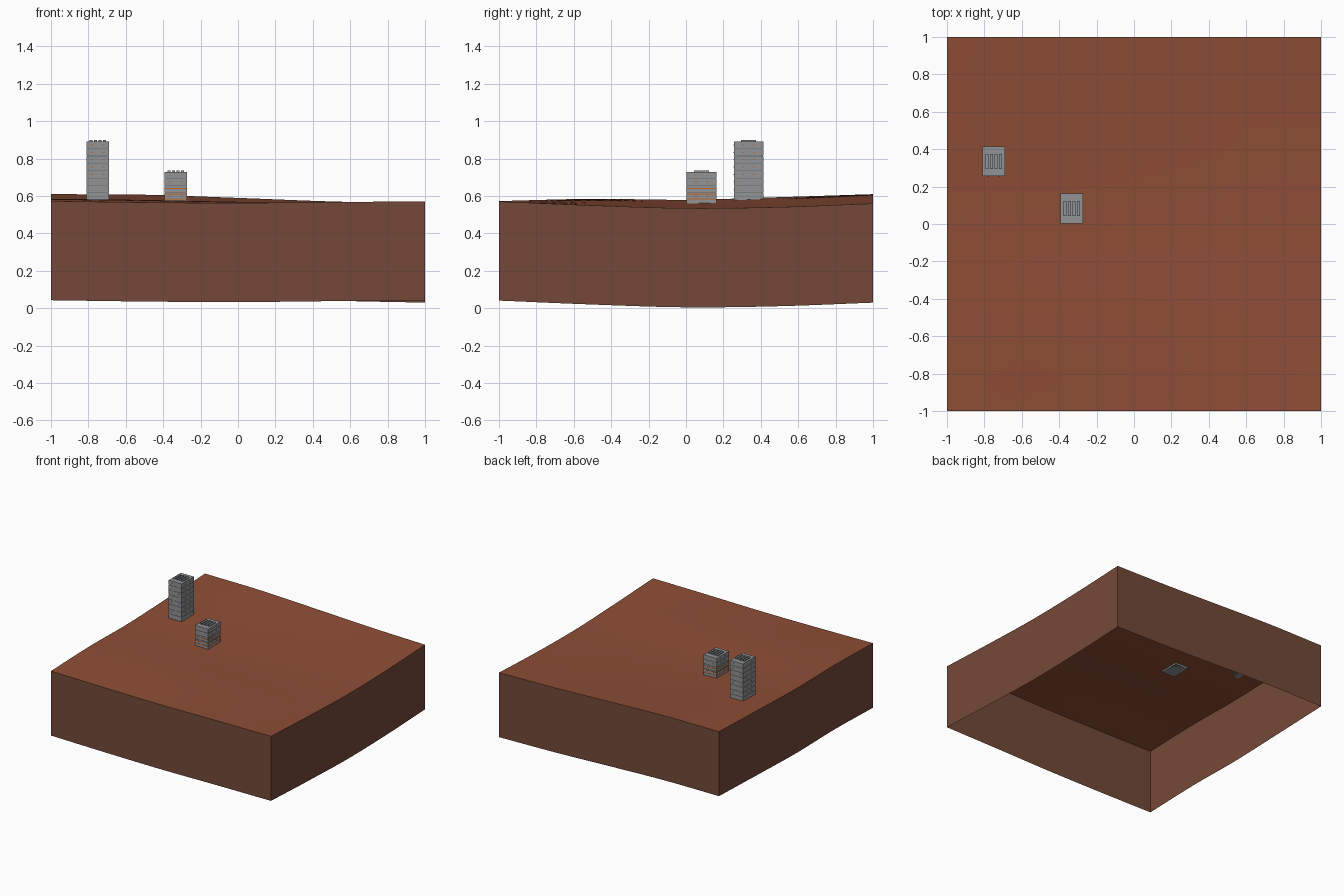
import bpy, bmesh, math

old = bpy.data.objects.get("Cube")
if old:
    bpy.data.objects.remove(old, do_unlink=True)


def material(name, *srgb):
    col = [((c / 255 + 0.055) / 1.055) ** 2.4 for c in srgb] + [1]
    m = bpy.data.materials.new(name)
    m.diffuse_color = col
    m.use_nodes = True
    m.node_tree.nodes["Principled BSDF"].inputs["Base Color"].default_value = col
    return m


SOIL = material("red soil", 142, 78, 54)
EARTH = material("cut earth", 116, 73, 56)
CONCRETE = material("concrete", 145, 148, 150)
SEAM = material("dark seam", 102, 108, 112)
ORANGE = material("orange trim", 192, 98, 40)


def finish(name, bm, *mats):
    mesh = bpy.data.meshes.new(name)
    bm.to_mesh(mesh)
    bm.free()
    for m in mats:
        mesh.materials.append(m)
    ob = bpy.data.objects.new(name, mesh)
    bpy.context.collection.objects.link(ob)
    return ob


def add_box(bm, x, y, z, sx, sy, sz, mat=0):
    """Box given by its centre in x and y, its base z and its sizes."""
    verts = bmesh.ops.create_cube(bm, size=1)["verts"]
    for v in verts:
        v.co = (x + v.co.x * sx, y + v.co.y * sy, z + (v.co.z + 0.5) * sz)
    for f in {f for v in verts for f in v.link_faces}:
        f.material_index = mat


# Coarse relief in thousandths, front to back
RELIEF = [
    [573, 566, 563, 568, 571],
    [585, 579, 569, 559, 550],
    [580, 567, 554, 543, 535],
    [594, 582, 566, 552, 541],
    [610, 607, 590, 571, 560],
]
DEPTH = 0.53


def spline(p, t):
    """Smooth curve through evenly spaced values, t from -1 to 1."""
    s = (t + 1) / 2 * (len(p) - 1)
    i = min(int(s), len(p) - 2)
    f = s - i
    q = [2 * p[0] - p[1]] + p + [2 * p[-1] - p[-2]]
    a, b, c, d = q[i:i + 4]
    return b + f / 2 * (c - a + f * (2 * a - 5 * b + 4 * c - d + f * (3 * (b - c) + d - a)))


def ground(x, y):
    return spline([spline(row, x) for row in RELIEF], y) / 1000


# Ground surface
bm = bmesh.new()
bmesh.ops.create_grid(bm, x_segments=32, y_segments=32, size=1)
for v in bm.verts:
    v.co.z = ground(v.co.x, v.co.y)
for f in bm.faces:
    f.smooth = True
finish("ground_surface", bm, SOIL)

# Cut earth walls, following the ground edge and open below
bm = bmesh.new()
N = 32
steps = [-1 + 2 * i / N for i in range(N)]
rim = ([(t, -1) for t in steps] + [(1, t) for t in steps]
       + [(-t, 1) for t in steps] + [(-1, -t) for t in steps])
top = [bm.verts.new((x, y, ground(x, y))) for x, y in rim]
low = [bm.verts.new((x, y, ground(x, y) - DEPTH)) for x, y in rim]
for i in range(len(rim)):
    j = (i + 1) % len(rim)
    bm.faces.new((low[i], low[j], top[j], top[i]))
finish("earth_walls", bm, EARTH)


def building(name, x, y, base, roof, floors, trims):
    w, d = 0.118, 0.158
    bm = bmesh.new()
    # Recessed core and projecting floor blocks, leaving thin dark seams
    add_box(bm, x, y, base, w - 0.004, d - 0.004, roof - base - 0.008, 1)
    step = (roof - 0.004 - base) / floors
    for i in range(floors):
        add_box(bm, x, y, base + i * step, w, d, step - 0.003)
    # Orange floor lines
    for z in trims:
        add_box(bm, x, y, z, w + 0.003, d + 0.003, 0.006, 2)
    # Small orange panels on every side, staggered by floor
    for i in range(1, floors):
        z = base + (i + 0.4) * step
        for k in (-1, 1):
            shift = 0.03 * k * (-1) ** i
            add_box(bm, x + shift, y, z, 0.01, d + 0.003, 0.004, 2)
            add_box(bm, x, y + shift, z, w + 0.003, 0.01, 0.004, 2)
    # Low roof ribs
    for k in (-1.5, -0.5, 0.5, 1.5):
        add_box(bm, x + k * 0.024, y, roof - 0.008, 0.014, 0.08, 0.01)
    finish(name, bm, CONCRETE, SEAM, ORANGE)


building("tall_building", -0.75, 0.335, 0.58, 0.898, 8, [])
building("short_building", -0.333, 0.083, 0.55, 0.735, 5, [0.582, 0.607, 0.637])
